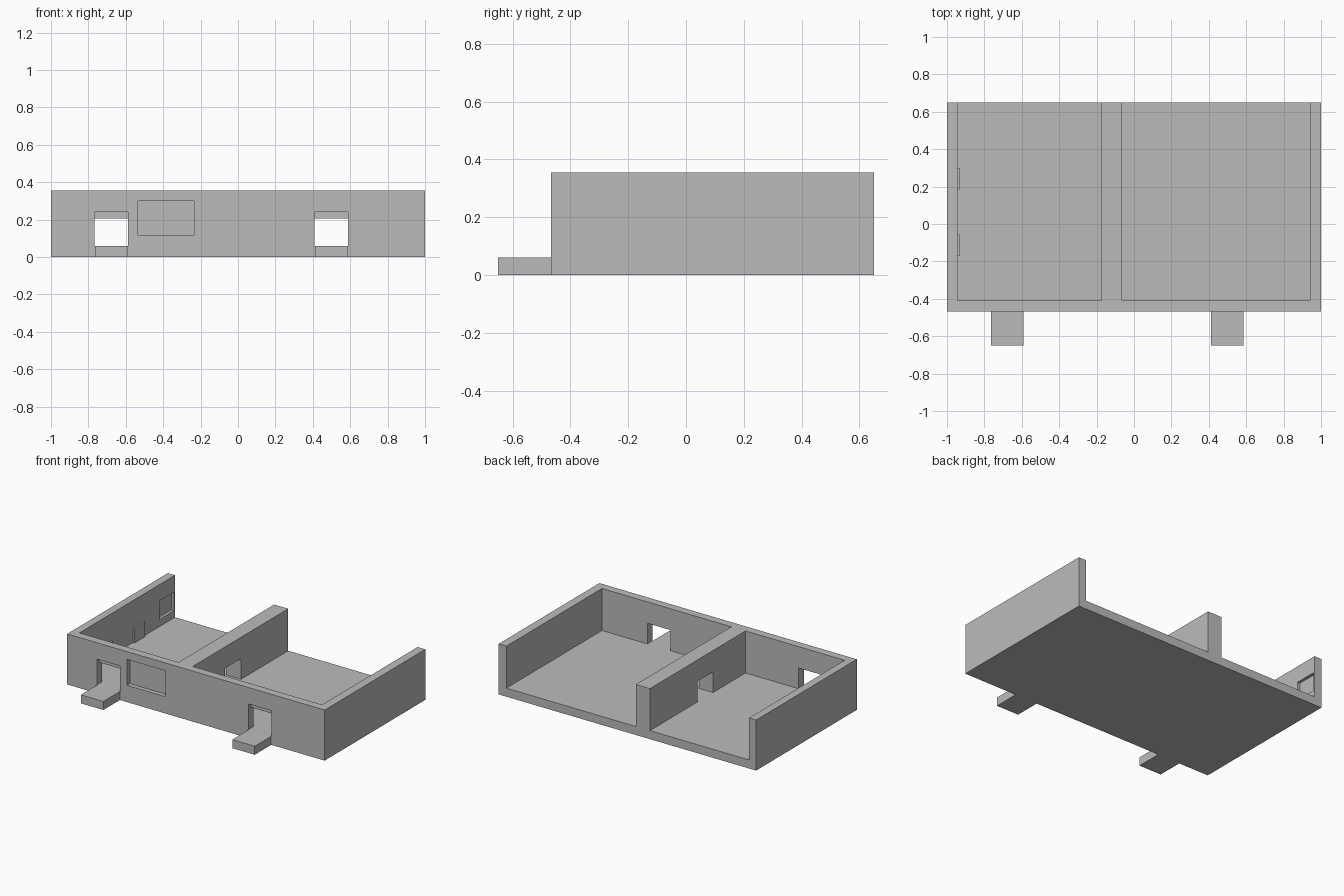
import bpy

if "Cube" in bpy.data.objects:
    bpy.data.objects.remove(bpy.data.objects["Cube"])

grey = bpy.data.materials.new("plain_grey")
grey.diffuse_color = (0.5, 0.5, 0.5, 1)
grey.use_nodes = True
grey.node_tree.nodes["Principled BSDF"].inputs["Base Color"].default_value = grey.diffuse_color


def box(name, x, y, z):
    """Axis-aligned box from (min, max) ranges."""
    bpy.ops.mesh.primitive_cube_add(size=1)
    o = bpy.context.object
    o.name = name
    for v in o.data.vertices:
        v.co = [r[0] + (c + 0.5) * (r[1] - r[0]) for r, c in zip((x, y, z), v.co)]
    o.data.materials.append(grey)
    return o


def cut(target, x, y, z):
    """Subtract a box from the target and discard the cutter."""
    c = box("cutter", x, y, z)
    c.hide_render = True
    m = target.modifiers.new("cut", 'BOOLEAN')
    m.operation = 'DIFFERENCE'
    m.solver = 'EXACT'
    m.object = c
    bpy.context.view_layer.objects.active = target
    bpy.ops.object.modifier_apply(modifier=m.name)
    bpy.data.objects.remove(c, do_unlink=True)


FRONT, INNER, BACK = -0.467, -0.41, 0.65
FLOOR, TOP = 0.06, 0.355

# solid block hollowed into two rooms, open at the top and back
house = box("house_shell", (-1, 1), (FRONT, BACK), (0, TOP))
for xr in ((-0.945, -0.175), (-0.065, 0.94)):
    cut(house, xr, (INNER, 0.8), (FLOOR, 0.6))

# front doorways: taller outer recess, lower opening inside, and a step
for side, cx in (("left", -0.678), ("right", 0.498)):
    cut(house, (cx - 0.09, cx + 0.09), (-0.6, INNER + 0.05), (FLOOR, 0.205))
    cut(house, (cx - 0.09, cx + 0.09), (-0.6, -0.438), (FLOOR, 0.24))
    box(side + "_step", (cx - 0.087, cx + 0.087), (-0.65, FRONT), (0, FLOOR))

# doorway through the dividing wall
cut(house, (-0.25, 0.0), (-0.05, 0.125), (FLOOR, 0.205))

# blind window recess in the front wall
cut(house, (-0.535, -0.235), (-0.6, -0.435), (0.118, 0.3))

# blind niche on the inside of the left wall
cut(house, (-0.965, -0.9), (0.48, 0.64), (0.11, 0.24))

# two low panels on the inside of the left wall
for i, y0 in enumerate((-0.17, 0.185)):
    box("wall_panel_%d" % (i + 1), (-0.945, -0.933), (y0, y0 + 0.115), (FLOOR, 0.165))
